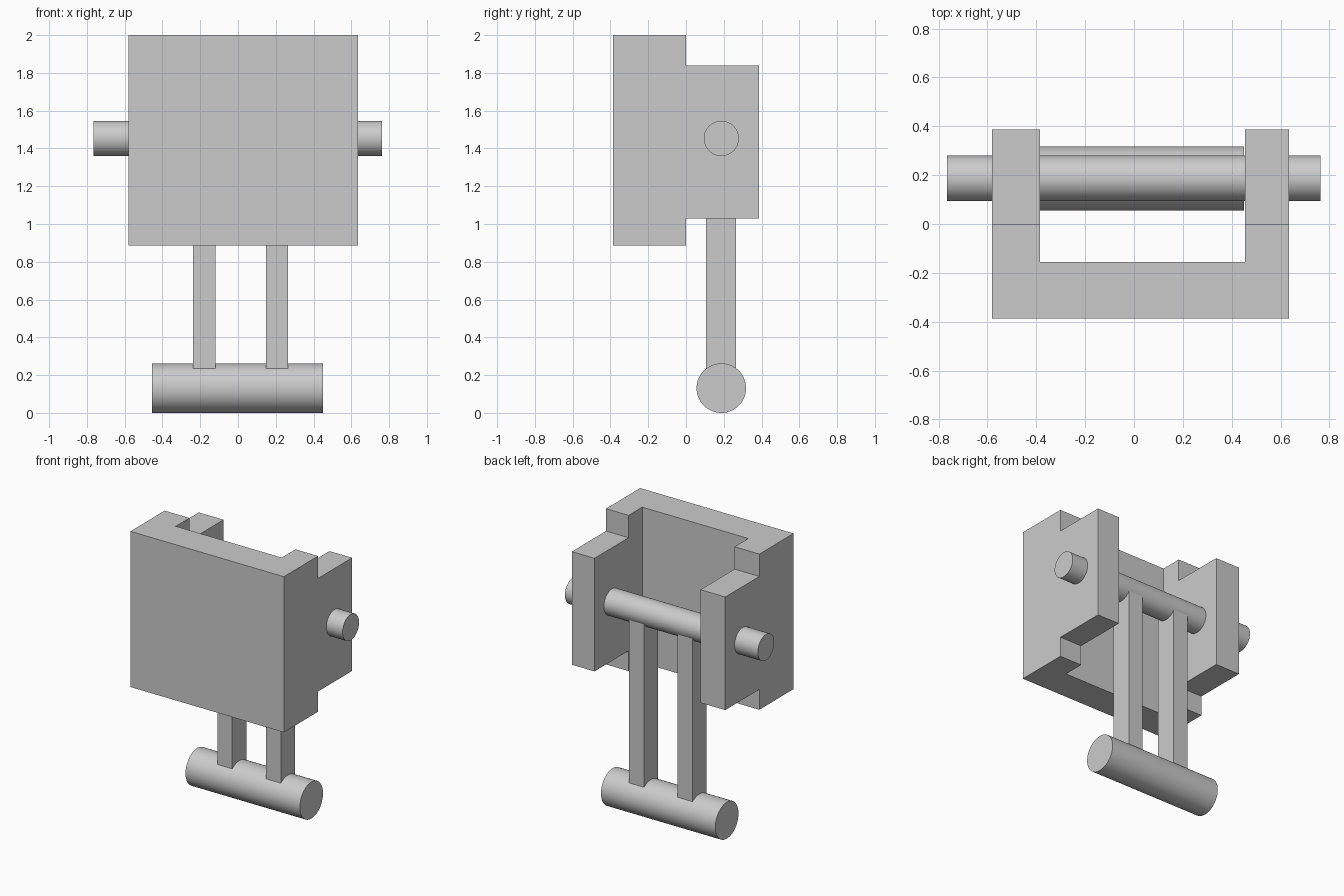
import bpy, bmesh, math
from mathutils import Matrix

if "Cube" in bpy.data.objects:
    bpy.data.objects.remove(bpy.data.objects["Cube"])


def make_object(name, bm):
    bmesh.ops.recalc_face_normals(bm, faces=bm.faces)
    mesh = bpy.data.meshes.new(name)
    bm.to_mesh(mesh)
    bm.free()
    obj = bpy.data.objects.new(name, mesh)
    bpy.context.collection.objects.link(obj)
    return obj


def extrude_profile(name, points, axis, start, end):
    """Extrude a closed YZ profile (axis 'x') or XY profile (axis 'z')."""
    bm = bmesh.new()
    place = (lambda p: (start, *p)) if axis == 'x' else (lambda p: (*p, start))
    face = bm.faces.new([bm.verts.new(place(p)) for p in points])
    ext = bmesh.ops.extrude_face_region(bm, geom=[face])
    verts = [g for g in ext['geom'] if isinstance(g, bmesh.types.BMVert)]
    d = end - start
    bmesh.ops.translate(bm, verts=verts, vec=(d, 0, 0) if axis == 'x' else (0, 0, d))
    return make_object(name, bm)


def rod(name, x0, x1, y, z, radius):
    """Smooth cylinder lying along x."""
    bm = bmesh.new()
    mat = Matrix.Translation(((x0 + x1) / 2, y, z)) @ Matrix.Rotation(math.pi / 2, 4, 'Y')
    bmesh.ops.create_cone(bm, cap_ends=True, segments=64, radius1=radius,
                          radius2=radius, depth=x1 - x0, matrix=mat)
    for f in bm.faces:
        f.smooth = len(f.verts) == 4
    for e in bm.edges:
        e.smooth = all(f.smooth for f in e.link_faces)
    return make_object(name, bm)


left, right = -0.581, 0.634
inner_left, inner_right = -0.385, 0.455
front, inner_front, back = -0.387, -0.155, 0.386
bottom, top = 0.885, 2.0
axis_y = 0.187

# U-shaped main body of the bracket
extrude_profile("bracket_body", [
    (left, front), (right, front), (right, 0), (inner_right, 0),
    (inner_right, inner_front), (inner_left, inner_front),
    (inner_left, 0), (left, 0)], 'z', bottom, top)

# Shorter cheeks holding the pin
cheek = [(0, 1.03), (back, 1.03), (back, 1.84), (0, 1.84)]
for name, x0, x1 in (("left_cheek", left, inner_left), ("right_cheek", inner_right, right)):
    extrude_profile(name, cheek, 'x', x0, x1)

# Pivot pin and hanging bar
rod("pivot_pin", -0.765, 0.763, axis_y, 1.453, 0.093)
rod("hanging_bar", -0.455, 0.451, axis_y, 0.131, 0.131)

# Two straps joining the pin to the bar
strap = [(0.106, 0.15), (0.265, 0.15), (0.265, 1.45), (0.106, 1.45)]
for name, x0 in (("left_strap", -0.238), ("right_strap", 0.147)):
    extrude_profile(name, strap, 'x', x0, x0 + 0.118)
